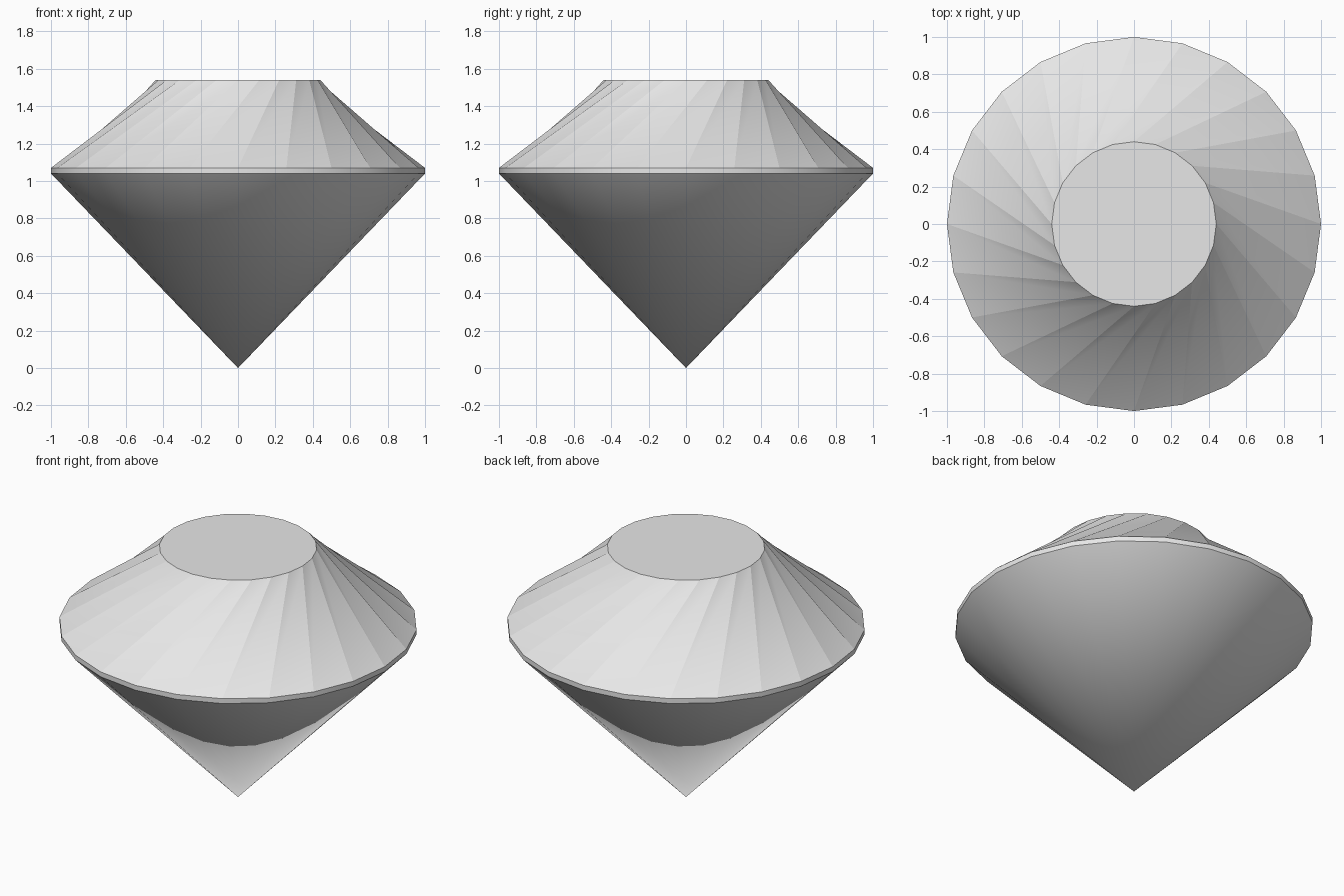
import bpy, bmesh, math

cube = bpy.data.objects.get("Cube")
if cube:
    bpy.data.objects.remove(cube, do_unlink=True)

SIDES = 24
TWIST = 2  # the crown facets lean by this many sides

grey = bpy.data.materials.new("pale_grey")
grey.use_nodes = True
grey.diffuse_color = (0.8, 0.8, 0.8, 1)
grey.node_tree.nodes["Principled BSDF"].inputs["Base Color"].default_value = (0.8, 0.8, 0.8, 1)

bm = bmesh.new()


def ring(radius, z):
    """A closed loop of vertices around the z axis."""
    step = math.tau / SIDES
    return [bm.verts.new((radius * math.cos(i * step), radius * math.sin(i * step), z))
            for i in range(SIDES)]


tip = bm.verts.new((0, 0, 0))
girdle_low = ring(1.0, 1.04)
girdle_high = ring(1.0, 1.07)
table = ring(0.44, 1.54)

for i in range(SIDES):
    j = (i + 1) % SIDES
    a, b = (i + TWIST) % SIDES, (j + TWIST) % SIDES
    # Pavilion cone
    bm.faces.new((tip, girdle_low[j], girdle_low[i]))
    # Girdle band
    bm.faces.new((girdle_low[i], girdle_low[j], girdle_high[j], girdle_high[i]))
    # Leaning crown facets, which pinch the crown inwards
    bm.faces.new((girdle_high[i], girdle_high[j], table[b]))
    bm.faces.new((girdle_high[i], table[b], table[a]))
# Flat table on top
bm.faces.new(table)
bmesh.ops.recalc_face_normals(bm, faces=bm.faces[:])

mesh = bpy.data.meshes.new("gemstone")
bm.to_mesh(mesh)
bm.free()
mesh.materials.append(grey)
gem = bpy.data.objects.new("gemstone", mesh)
bpy.context.collection.objects.link(gem)

# Smooth sides with a crisp girdle and table
bpy.ops.object.select_all(action="DESELECT")
gem.select_set(True)
bpy.context.view_layer.objects.active = gem
bpy.ops.object.shade_smooth_by_angle(angle=math.radians(30))
